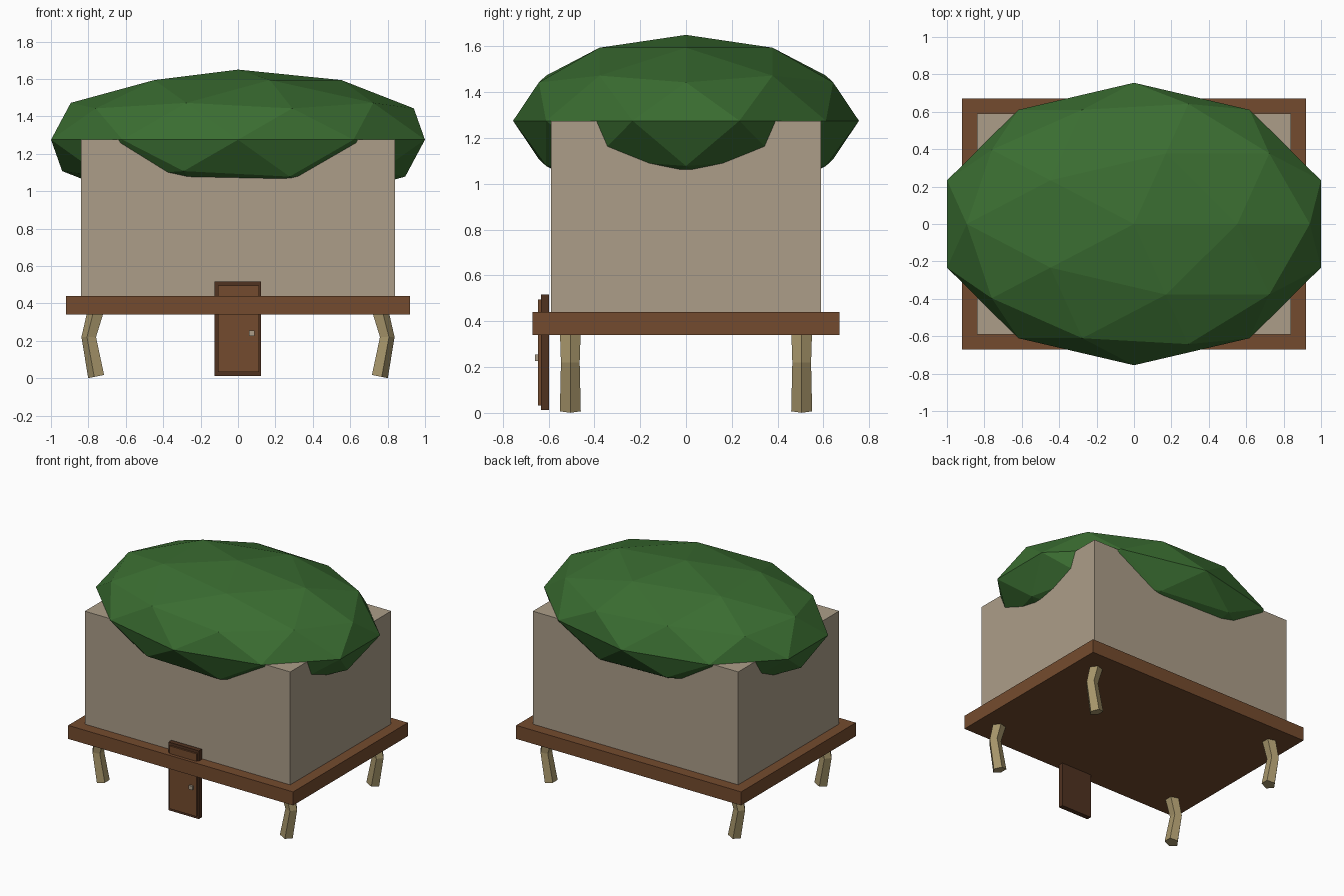
import bpy, bmesh, math
from mathutils import Vector

cube = bpy.data.objects.get("Cube")
if cube:
    bpy.data.objects.remove(cube, do_unlink=True)


def material(name, *rgb):
    """Flat material from 0-255 display values, stored as linear."""
    lin = [((c / 255 + 0.055) / 1.055) ** 2.4 for c in rgb] + [1.0]
    mat = bpy.data.materials.new(name)
    mat.use_nodes = True
    mat.diffuse_color = lin
    bsdf = mat.node_tree.nodes["Principled BSDF"]
    bsdf.inputs["Base Color"].default_value = lin
    bsdf.inputs["Roughness"].default_value = 0.9
    return mat


PLASTER = material("plaster", 172, 158, 137)
WOOD = material("wood", 116, 75, 46)
DARK_WOOD = material("dark wood", 80, 50, 32)
LEAF = material("leaf green", 58, 109, 49)
POLE = material("pale pole wood", 166, 149, 106)


def box(name, lo, hi, mat):
    lo, hi = Vector(lo), Vector(hi)
    bpy.ops.mesh.primitive_cube_add(size=1, location=(lo + hi) / 2)
    ob = bpy.context.object
    ob.name = name
    ob.scale = hi - lo
    ob.data.materials.append(mat)
    return ob


def bent_leg(name, side, y):
    """Five-sided pole with its knee bowed outward."""
    # offset along x, height, radius, tilt of the ring
    rings = [(0.754, 0.01, 0.048, 0.2), (0.794, 0.22, 0.043, 0.0),
             (0.748, 0.39, 0.049, -0.2)]
    bm = bmesh.new()
    loops = []
    for x, z, r, tilt in rings:
        loop = []
        for k in range(5):
            a = math.tau * k / 5
            out = r * math.cos(a)
            loop.append(bm.verts.new((side * (x + out * math.cos(tilt)),
                                      y + r * math.sin(a),
                                      z - out * math.sin(tilt))))
        loops.append(loop)
    for low, high in zip(loops, loops[1:]):
        for k in range(5):
            n = (k + 1) % 5
            bm.faces.new((low[k], low[n], high[n], high[k]))
    bm.faces.new(loops[0])
    bm.faces.new(loops[-1])
    bmesh.ops.recalc_face_normals(bm, faces=bm.faces)
    mesh = bpy.data.meshes.new(name)
    bm.to_mesh(mesh)
    bm.free()
    mesh.materials.append(POLE)
    bpy.context.collection.objects.link(bpy.data.objects.new(name, mesh))


# House body and deck
box("walls", (-0.84, -0.59, 0.43), (0.84, 0.59, 1.275), PLASTER)
box("deck", (-0.92, -0.67, 0.34), (0.92, 0.67, 0.44), WOOD)

# Faceted leafy roof
bpy.ops.mesh.primitive_ico_sphere_add(subdivisions=2, radius=1, location=(0, 0, 1.275))
roof = bpy.context.object
roof.name = "leaf_roof"
roof.scale = (1.051, 0.755, 0.375)
roof.data.materials.append(LEAF)

# Door with frame, panel and knob
box("door_frame", (-0.125, -0.634, 0.012), (0.123, -0.599, 0.516), DARK_WOOD)
box("door_panel", (-0.108, -0.646, 0.032), (0.112, -0.63, 0.496), WOOD)
box("door_knob", (0.058, -0.66, 0.226), (0.088, -0.64, 0.254), PLASTER)

# Legs
for side, side_name in ((1, "left"), (-1, "right")):
    for y, end in ((-0.505, "front"), (0.505, "back")):
        bent_leg(f"{end}_{side_name}_leg", side, y)
